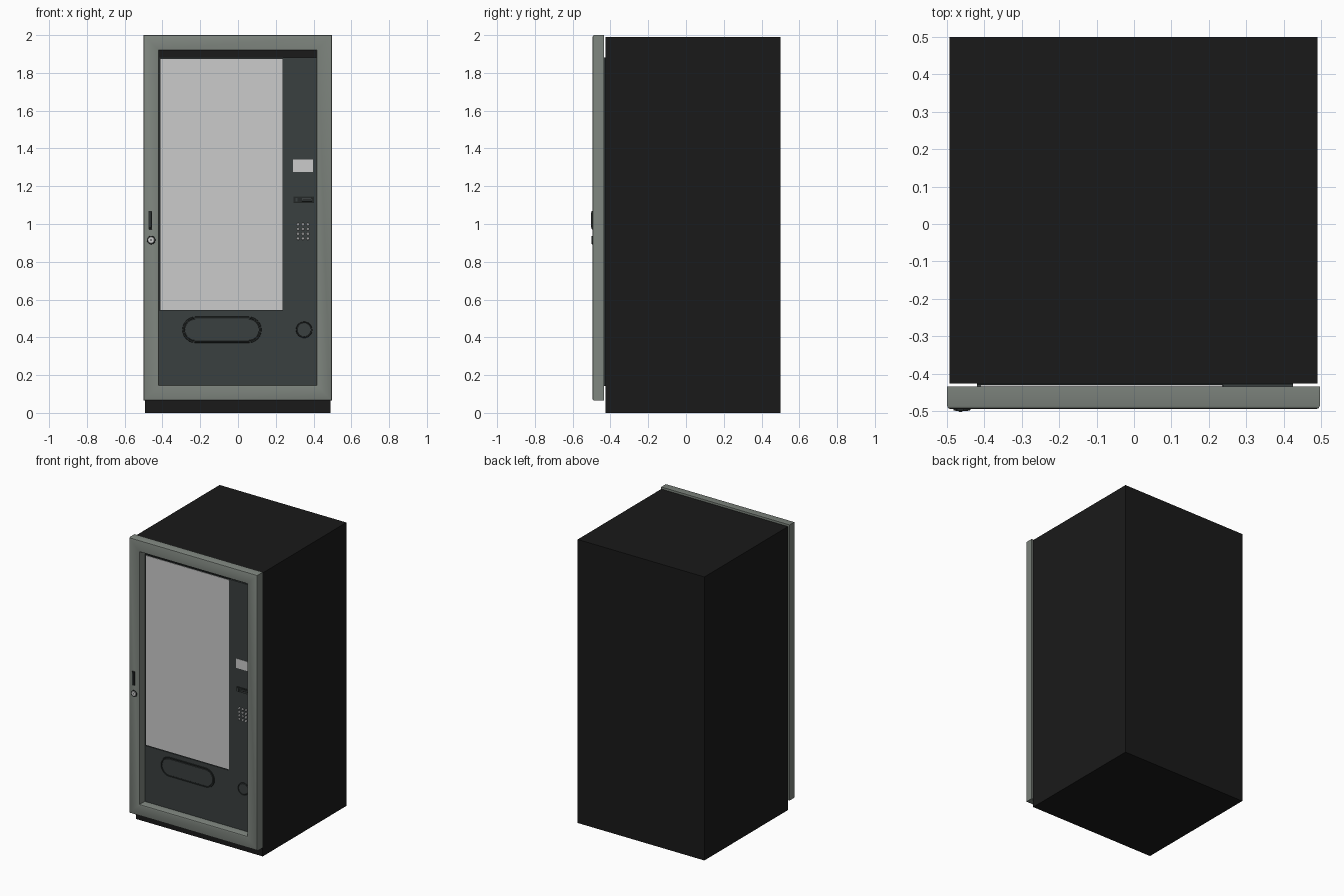
import bpy, bmesh, math
from mathutils import Vector

if "Cube" in bpy.data.objects:
    bpy.data.objects.remove(bpy.data.objects["Cube"])


def material(name, rgb):
    m = bpy.data.materials.new(name)
    m.diffuse_color = (*rgb, 1)
    m.use_nodes = True
    m.node_tree.nodes["Principled BSDF"].inputs["Base Color"].default_value = m.diffuse_color
    return m


BLACK = material("black_paint", (0.010, 0.010, 0.010))
FRAME = material("frame_grey", (0.21, 0.235, 0.21))
SLATE = material("slate", (0.042, 0.050, 0.050))
DARK = material("dark_trim", (0.018, 0.022, 0.021))


def finish(name, bm, mat=None, smooth=False):
    bmesh.ops.recalc_face_normals(bm, faces=bm.faces)
    me = bpy.data.meshes.new(name)
    bm.to_mesh(me)
    bm.free()
    ob = bpy.data.objects.new(name, me)
    bpy.context.collection.objects.link(ob)
    if mat:
        me.materials.append(mat)
    if smooth:
        bpy.context.view_layer.objects.active = ob
        ob.select_set(True)
        bpy.ops.object.shade_smooth_by_angle(angle=math.radians(35))
        ob.select_set(False)
    return ob


def box(name, x, y, z, mat=None, bevel=0):
    bm = bmesh.new()
    bmesh.ops.create_cube(bm, size=1)
    for v in bm.verts:
        v.co = Vector(a + (b - a) * (c + 0.5) for (a, b), c in zip((x, y, z), v.co))
    if bevel:
        bmesh.ops.bevel(bm, geom=bm.edges[:], offset=bevel, segments=2,
                        profile=0.5, affect='EDGES')
    return finish(name, bm, mat)


def loft(name, outline, profile, mat, closed=False, smooth=True):
    """Sweep (inset, y) profile points round an outline; outline(inset) gives x,z."""
    bm = bmesh.new()
    rings = [[bm.verts.new((x, y, z)) for x, z in outline(i)] for i, y in profile]
    pairs = list(zip(rings, rings[1:])) + ([(rings[-1], rings[0])] if closed else [])
    n = len(rings[0])
    for a, b in pairs:
        for k in range(n):
            bm.faces.new((a[k], a[(k + 1) % n], b[(k + 1) % n], b[k]))
    if not closed:
        bm.faces.new(rings[0])
        bm.faces.new(rings[-1])
    return finish(name, bm, mat, smooth)


def rect(x0, x1, z0, z1):
    return lambda i: [(x0 + i, z0 + i), (x1 - i, z0 + i), (x1 - i, z1 - i), (x0 + i, z1 - i)]


def stadium(cx, cz, half, radius, n=12):
    """Rounded slot outline; half = 0 gives a circle."""
    def outline(i):
        pts = []
        for side in (1, -1):
            for k in range(n + 1 if half else n):
                a = math.pi * (k / n - 0.5) + (0 if side > 0 else math.pi)
                pts.append((cx + side * half + (radius - i) * math.cos(a),
                            cz + (radius - i) * math.sin(a)))
        return pts
    return outline


# Cabinet
box("cabinet", (-0.493, 0.491), (-0.427, 0.5), (0, 1.99), BLACK)

# Door frame with rounded front edges
loft("door_frame", rect(-0.5, 0.497, 0.065, 2.0),
     [(0, -0.435), (0, -0.485), (0.003, -0.492), (0.01, -0.495),
      (0.074, -0.495), (0.080, -0.492), (0.082, -0.486), (0.082, -0.435)],
     FRAME, closed=True)

# Recessed door panel: backing, control column and lower panel around the window
box("door_backing", (-0.42, 0.425), (-0.431, -0.424), (0.143, 1.882), DARK)
box("control_column", (0.238, 0.425), (-0.437, -0.426), (0.143, 1.882), SLATE)
box("lower_panel", (-0.42, 0.238), (-0.437, -0.426), (0.143, 0.54), SLATE)
box("window", (-0.41, 0.236), (-0.434, -0.429), (0.544, 1.874))

# Delivery hatch and coin return: raised rim with a dished flap inside
for name, half, r, cx in (("delivery_hatch", 0.14, 0.070, -0.085), ("coin_return", 0, 0.044, 0.35)):
    w = 0.011 if half else 0.005
    loft(name + "_rim", stadium(cx, 0.44, half, r),
         [(0, -0.435), (0.002, -0.442), (w - 0.002, -0.442), (w, -0.435)], DARK, closed=True)
    loft(name + "_flap", stadium(cx, 0.44, half, r - w),
         [(0, -0.435), (0.003, -0.439)], SLATE)

# Display screen
box("display", (0.290, 0.397), (-0.439, -0.434), (1.275, 1.341))

# Note and card slot
box("note_slot_plate", (0.294, 0.402), (-0.441, -0.434), (1.111, 1.146), DARK, 0.002)
box("note_slot_lip", (0.338, 0.392), (-0.446, -0.438), (1.120, 1.137), SLATE, 0.002)
box("note_slot_opening", (0.344, 0.386), (-0.447, -0.440), (1.127, 1.131), BLACK)
box("coin_slot", (0.304, 0.316), (-0.443, -0.438), (1.118, 1.138), SLATE)

# Keypad, 3 by 4 round buttons
for row in range(4):
    for col in range(3):
        loft(f"keypad_button_{row}_{col}",
             stadium(0.318 + col * 0.026, 0.923 + row * 0.025, 0, 0.0075, 6),
             [(0, -0.435), (0, -0.440), (0.002, -0.442)], None)

# Handle and lock on the left of the door frame
box("handle_plate", (-0.474, -0.454), (-0.500, -0.49), (0.972, 1.070), DARK, 0.002)
box("handle_grip", (-0.469, -0.459), (-0.502, -0.495), (0.980, 1.062), SLATE, 0.001)
loft("lock_rim", stadium(-0.460, 0.915, 0, 0.023),
     [(0, -0.493), (0.001, -0.499), (0.005, -0.499), (0.006, -0.493)], DARK, closed=True)
loft("lock_barrel", stadium(-0.460, 0.915, 0, 0.018),
     [(0, -0.493), (0, -0.498), (0.002, -0.500)], None)
box("keyhole", (-0.462, -0.458), (-0.501, -0.498), (0.909, 0.921), DARK)
